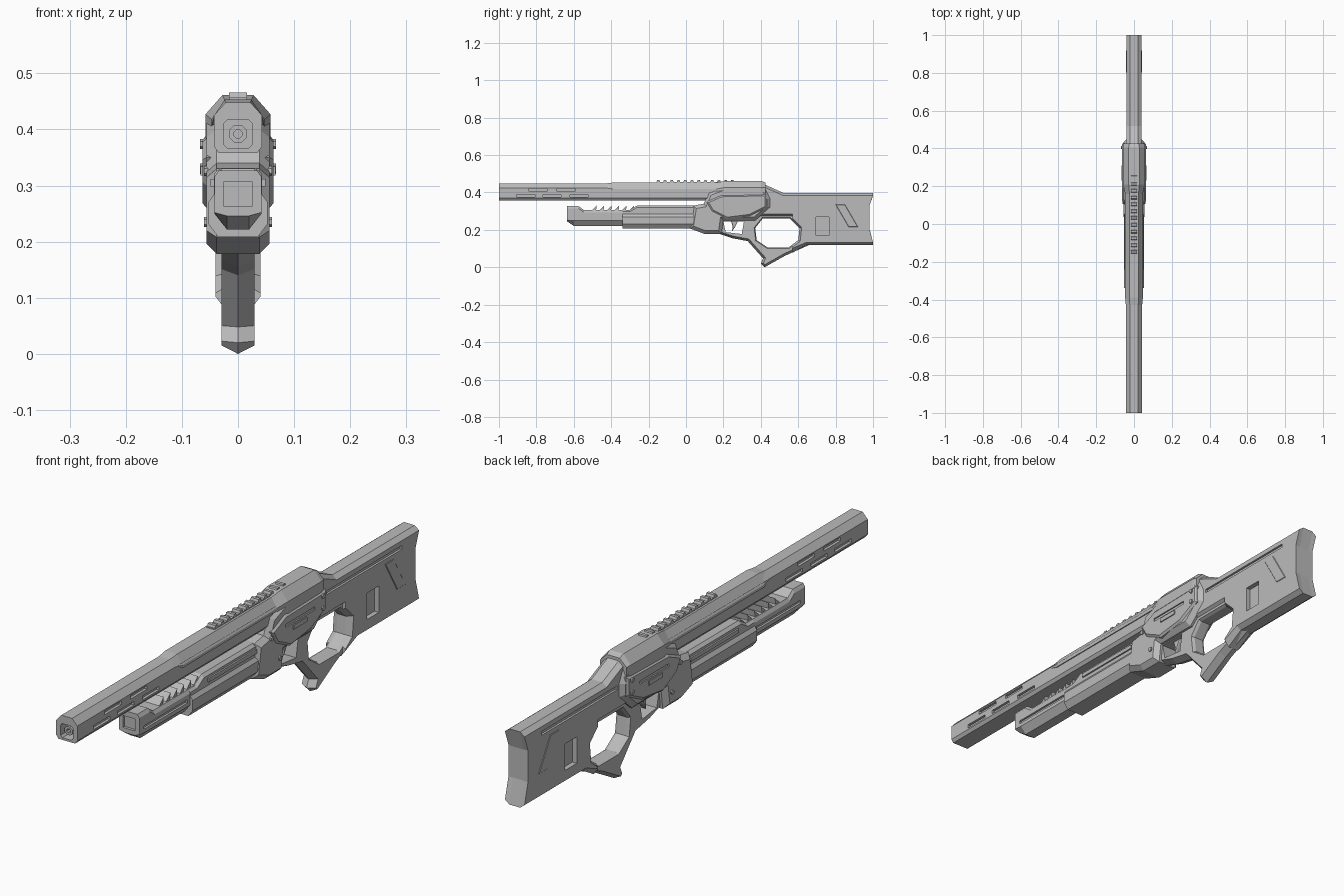
import bpy, bmesh, math
from mathutils import Vector

if "Cube" in bpy.data.objects:
    bpy.data.objects.remove(bpy.data.objects["Cube"])

grey = bpy.data.materials.new("mid_grey")
grey.use_nodes = True
grey.diffuse_color = (0.5, 0.5, 0.5, 1)
grey.node_tree.nodes["Principled BSDF"].inputs["Base Color"].default_value = (0.5, 0.5, 0.5, 1)


def rings_to_object(name, rings):
    """Skin a row of closed rings and cap both ends."""
    bm = bmesh.new()
    rows = [[bm.verts.new(p) for p in ring] for ring in rings]
    n = len(rows[0])
    for a, b in zip(rows, rows[1:]):
        for i in range(n):
            j = (i + 1) % n
            bm.faces.new((a[i], a[j], b[j], b[i]))
    bm.faces.new(rows[0])
    bm.faces.new(rows[-1])
    bmesh.ops.recalc_face_normals(bm, faces=bm.faces)
    mesh = bpy.data.meshes.new(name)
    bm.to_mesh(mesh)
    bm.free()
    mesh.materials.append(grey)
    obj = bpy.data.objects.new(name, mesh)
    bpy.context.collection.objects.link(obj)
    return obj


def inset(poly, d, keep_y):
    """Move an outline inward by d with mitred corners."""
    pts = [Vector(p) for p in poly]
    area = sum(a.x * b.y - b.x * a.y for a, b in zip(pts, pts[1:] + pts[:1]))
    s = 1 if area > 0 else -1
    out = []
    for i, p in enumerate(pts):
        e1 = (p - pts[i - 1]).normalized()
        e2 = (pts[(i + 1) % len(pts)] - p).normalized()
        n1, n2 = Vector((-e1.y, e1.x)) * s, Vector((-e2.y, e2.x)) * s
        move = (n1 + n2) * d / (1 + n1.dot(n2))
        out.append(p + (Vector((0, move.y)) if keep_y else move))
    return out


def slab(name, poly, layers, keep_y=False):
    """Side outline (y, z) thickened along x; layers are (half width, inset)."""
    stations = [(-x, d) for x, d in reversed(layers) if x > 0] + list(layers)
    return rings_to_object(name, [[(x, p[0], p[1]) for p in inset(poly, d, keep_y)]
                                  for x, d in stations])


def loft(name, stations):
    """Right-half sections (x, z) mirrored and skinned along y."""
    rings = []
    for y, half in stations:
        full = list(half) + [(-x, z) for x, z in reversed(half)]
        rings.append([(x, y, z) for x, z in full])
    return rings_to_object(name, rings)


def box(name, x0, x1, y0, y1, z0, z1):
    return rings_to_object(name, [[(x, y0, z0), (x, y1, z0), (x, y1, z1), (x, y0, z1)]
                                  for x in (x0, x1)])


def disc(name, axis, centre, radius, depth, sides):
    ring = [(radius * math.cos((i + .5) * math.tau / sides),
             radius * math.sin((i + .5) * math.tau / sides)) for i in range(sides)]
    c = Vector(centre)
    return rings_to_object(name, [[c + (Vector((t, u, v)) if axis == "x" else Vector((u, t, v)))
                                   for u, v in ring] for t in (-depth / 2, depth / 2)])


def cut(obj, cutters):
    for c in cutters:
        c.hide_render = True
        mod = obj.modifiers.new("cut", "BOOLEAN")
        mod.operation, mod.solver, mod.object = "DIFFERENCE", "EXACT", c
    bpy.context.view_layer.update()
    mesh = bpy.data.meshes.new_from_object(obj.evaluated_get(bpy.context.evaluated_depsgraph_get()))
    obj.modifiers.clear()
    obj.data = mesh
    for c in cutters:
        bpy.data.objects.remove(c)


def side_pockets(half, depth, *rect):
    """A pair of cutters biting into both flanks."""
    return [box("cutter", s * (half - depth), s * (half + .05), *rect) for s in (1, -1)]


# Long barrel shroud with muzzle recess and side vents
shroud_section = [(.034, .358), (.043, .37), (.043, .425), (.022, .448)]
shroud = loft("barrel_shroud", [(-1, shroud_section), (.25, shroud_section)])
recess = [(.018, .366), (.025, .373), (.025, .411), (.018, .418)]
cutters = [loft("cutter", [(-1.02, recess), (-.955, recess)])]
for z, starts in ((.413, (-.84, -.69)), (.383, (-.905, -.765, -.62))):
    for y in starts:
        cutters += side_pockets(.043, .01, y, y + .097, z - .007, z + .007)
cut(shroud, cutters)
muzzle = disc("inner_barrel", "y", (0, -.965, .392), .017, .05, 8)
cut(muzzle, [disc("cutter", "y", (0, -.99, .392), .008, .06, 8)])


# Upper cover growing into the rear hump
def cover(half, low, shoulder, flat, top):
    return [(half, low), (half, shoulder), (flat, top)]


loft("upper_cover", [(-.43, cover(.043, .42, .425, .022, .448)),
                     (-.39, cover(.047, .408, .418, .024, .453)),
                     (.16, cover(.047, .408, .418, .024, .453)),
                     (.21, cover(.058, .37, .427, .028, .461)),
                     (.405, cover(.058, .37, .427, .028, .461)),
                     (.425, cover(.054, .37, .425, .026, .452))])

# Top rail
box("rail_base", -.016, .016, -.16, .25, .445, .457)
for i in range(12):
    y = -.158 + i * .036
    slab("rail_tooth", [(y, .455), (y + .02, .455), (y + .016, .466), (y + .004, .466)], [(.016, 0)])


# Front of the lower handguard
def fore(low, side, top):
    return [(.02, low), (.042, side), (.042, top - .012), (.034, top)]


nose = loft("handguard_nose", [(-.636, fore(.246, .252, .327)), (-.6, fore(.222, .25, .327)),
                               (-.575, fore(.222, .25, .327)), (-.545, fore(.222, .25, .306)),
                               (-.28, fore(.222, .25, .306))])
cut(nose, [box("cutter", -.025, .025, -.7, -.626, .263, .307)]
    + side_pockets(.042, .008, -.61, -.355, .264, .276))
for i in range(6):
    y = -.505 + i * .04
    slab("cooling_fin", [(y, .303), (y + .024, .303), (y + .028, .33)], [(.03, 0)])


# Main lower handguard
def guard(top):
    return [(.035, .208), (.053, .232), (.053, .27), (.043, .284), (.043, top - .01), (.032, top)]


loft("handguard", [(-.34, guard(.307)), (-.3, guard(.307)), (-.26, guard(.331)), (.1, guard(.331))])
for s in (1, -1):
    box("handguard_rib", s * .04, s * .049, -.24, .04, .298, .312)

# Receiver core, raised flank and small fittings
slab("receiver", [(.02, .208), (.1, .178), (.19, .178), (.2, .25), (.37, .25), (.45, .32),
                  (.45, .37), (.42, .43), (.2, .43), (.12, .4), (.095, .34), (.04, .33)],
     [(.038, 0), (.056, .018)])
flank = slab("receiver_flank", [(.11, .35), (.19, .385), (.43, .39), (.43, .32),
                                (.34, .275), (.22, .26), (.14, .3)], [(.056, 0), (.063, .008)])
cut(flank, side_pockets(.063, .005, .19, .36, .34, .352))
for s in (1, -1):
    box("receiver_catch", s * .06, s * .067, .23, .31, .318, .334)
    for y, z, x in ((.405, .374, .062), (.405, .33, .062), (.115, .326, .055), (.163, .235, .055)):
        disc("bolt", "x", (s * x, y, z), .009, .012, 6)

# Grip ring and trigger guard
hole = [(.41, .26), (.555, .26), (.607, .21), (.6, .145), (.55, .107),
        (.435, .107), (.378, .145), (.37, .21)]
hole_layers = [(.018, 0), (.05, -.016)]
grip = slab("grip", [(.18, .27), (.18, .178), (.25, .155), (.33, .14), (.385, .078), (.412, .048),
                     (.4, .02), (.42, 0), (.53, .062), (.66, .12), (.66, .28), (.55, .3), (.3, .3)],
            [(0, 0), (.029, .012)])
cut(grip, [slab("cutter", hole, hole_layers),
           slab("cutter", [(.2, .246), (.31, .246), (.298, .178), (.212, .188)], [(.06, 0)])])
slab("trigger", [(.235, .26), (.285, .26), (.262, .215), (.246, .192), (.25, .22)], [(.008, 0), (.012, .002)])

# Shoulder stock with concave butt
stock = slab("stock", [(.36, .42), (.42, .443), (.52, .398), (1, .398), (.98, .325), (.98, .21),
                       (1, .118), (.64, .118), (.57, .078), (.57, .27), (.36, .27)],
             [(.022, 0), (.04, .014)], keep_y=True)
cut(stock, [slab("cutter", hole, hole_layers)]
    + side_pockets(.04, .008, .46, .9, .352, .366)
    + side_pockets(.04, .018, .695, .765, .17, .268))
slab("stock_chevron", [(.8, .335), (.85, .335), (.92, .215), (.87, .215)], [(.04, 0), (.042, .002)])
